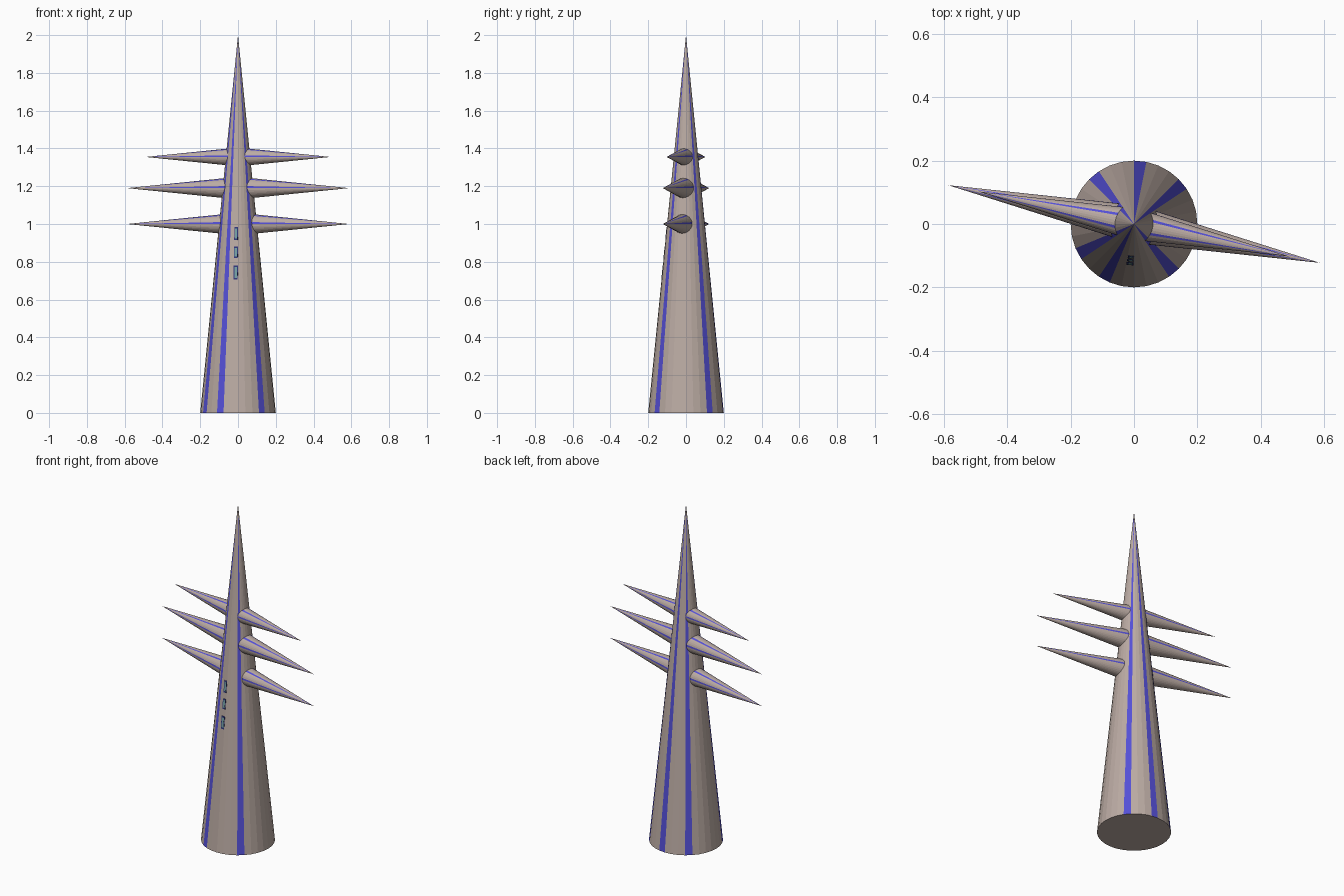
import bpy, bmesh
from math import sin, cos, tau, radians, atan, pi
from mathutils import Matrix, Vector

if "Cube" in bpy.data.objects:
    bpy.data.objects.remove(bpy.data.objects["Cube"])

SIDES = 32
HEIGHT, RADIUS = 2.0, 0.2


def material(name, rgb):
    m = bpy.data.materials.new(name)
    m.diffuse_color = (*rgb, 1)
    m.use_nodes = True
    m.node_tree.nodes["Principled BSDF"].inputs["Base Color"].default_value = m.diffuse_color
    return m


STONE = material("stone", (0.50, 0.41, 0.37))
BLUE = material("blue", (0.09, 0.08, 0.68))
FRAME = material("window_frame", (0.03, 0.04, 0.20))
GLASS = material("window_glass", (0.18, 0.36, 0.38))


def striped_cone(name, radius, length, stripes, matrix):
    """Flat-sided cone with chosen sides painted blue."""
    bm = bmesh.new()
    ring = [bm.verts.new((radius * cos(tau * i / SIDES), radius * sin(tau * i / SIDES), 0))
            for i in range(SIDES)]
    tip = bm.verts.new((0, 0, length))
    for i in range(SIDES):
        face = bm.faces.new((ring[i], ring[(i + 1) % SIDES], tip))
        face.material_index = 1 if i in stripes else 0
    bm.faces.new(ring[::-1])
    mesh = bpy.data.meshes.new(name)
    bm.to_mesh(mesh)
    bm.free()
    mesh.materials.append(STONE)
    mesh.materials.append(BLUE)
    ob = bpy.data.objects.new(name, mesh)
    ob.matrix_world = matrix
    bpy.context.collection.objects.link(ob)


def box(name, size, matrix, mat):
    bm = bmesh.new()
    bmesh.ops.create_cube(bm, size=1, matrix=Matrix.Diagonal((*size, 1)))
    mesh = bpy.data.meshes.new(name)
    bm.to_mesh(mesh)
    bm.free()
    mesh.materials.append(mat)
    ob = bpy.data.objects.new(name, mesh)
    ob.matrix_world = matrix
    bpy.context.collection.objects.link(ob)


# Main tower
striped_cone("tower", RADIUS, HEIGHT, {3, 7, 11, 18, 21, 27}, Matrix())

# Three pairs of side spikes, each pair turned half a circle apart
# local frame: tip along +x, first side facing +y, z up
LAY_DOWN = Matrix(((0, 0, 1, 0), (1, 0, 0, 0), (0, 1, 0, 0), (0, 0, 0, 1)))
for level, (z, scale) in enumerate([(1.0, 0.3), (1.19, 0.3), (1.355, 0.25)], 1):
    for side, turn in (("right", 0), ("left", pi)):
        place = Matrix.Translation((0, 0, z)) @ Matrix.Rotation(turn - radians(11.8), 4, 'Z')
        striped_cone(f"spike_{side}_{level}", RADIUS * scale, HEIGHT * scale,
                     {0, 5, 10, 15}, place @ LAY_DOWN)

# Small windows lying on one front facet of the tower
angle = tau * 23.5 / SIDES
for n, (z, h) in enumerate([(0.95, 0.07), (0.85, 0.06), (0.743, 0.075)], 1):
    r = RADIUS * (1 - z / HEIGHT) * cos(pi / SIDES)
    w = 0.178 * r
    place = (Matrix.Translation((r * cos(angle), r * sin(angle), z))
             @ Matrix.Rotation(angle, 4, 'Z')
             @ Matrix.Rotation(-atan(RADIUS / HEIGHT), 4, 'Y'))
    box(f"window_frame_{n}", (0.003, w, h), place, FRAME)
    box(f"window_glass_{n}", (0.004, w * 0.6, h * 0.75), place, GLASS)
